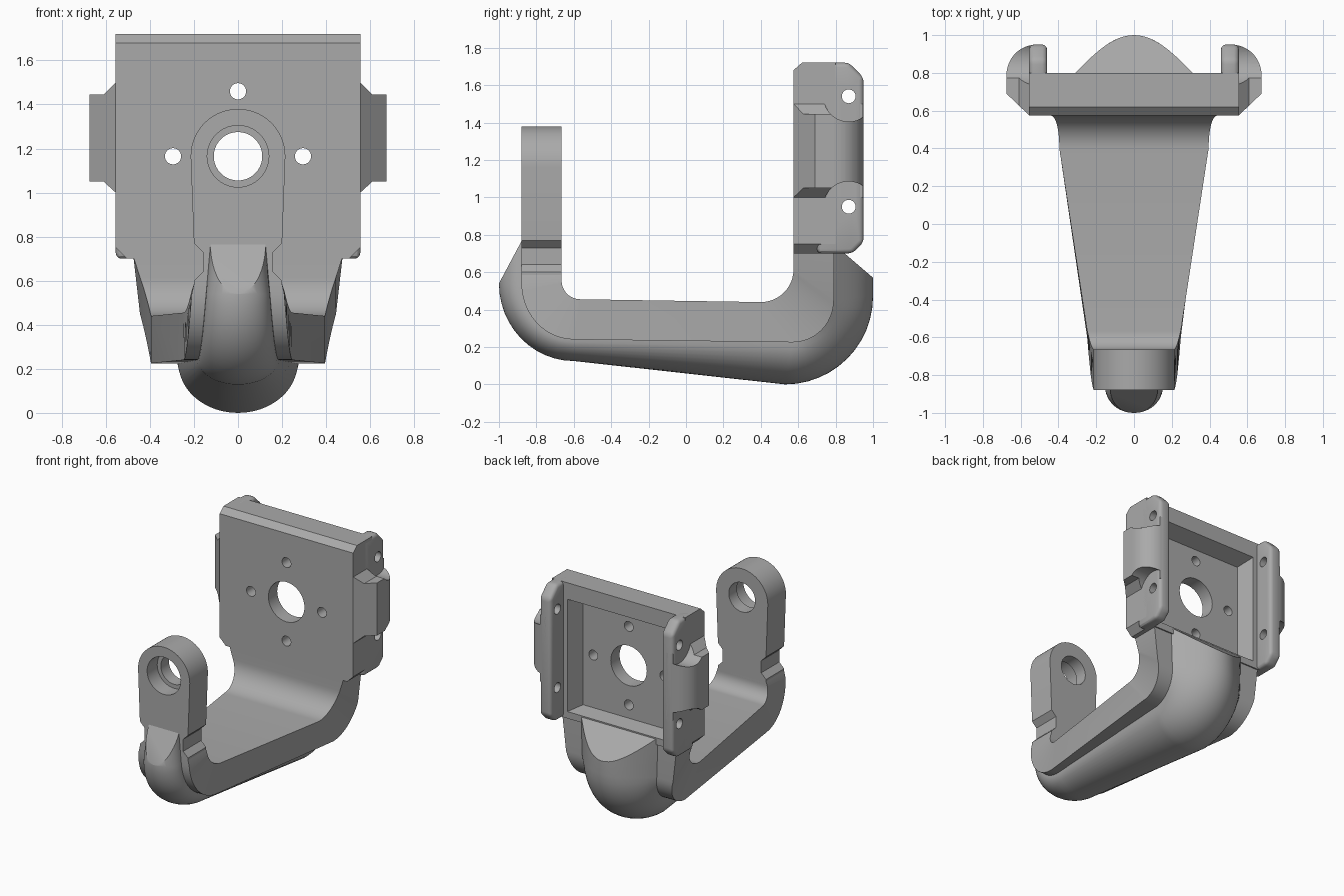
import bpy, bmesh
from math import sin, cos, pi

cube = bpy.data.objects.get("Cube")
if cube:
    bpy.data.objects.remove(cube)

grey = bpy.data.materials.new("mid_grey")
grey.use_nodes = True
grey.diffuse_color = (0.4, 0.4, 0.4, 1)
grey.node_tree.nodes["Principled BSDF"].inputs["Base Color"].default_value = (0.4, 0.4, 0.4, 1)


def loft(name, rings):
    """Closed solid skinned through rings of equal point count."""
    bm = bmesh.new()
    vs = [[bm.verts.new(p) for p in r] for r in rings]
    n = len(rings[0])
    for a, b in zip(vs, vs[1:]):
        for i in range(n):
            j = (i + 1) % n
            bm.faces.new((a[i], a[j], b[j], b[i]))
    bm.faces.new(vs[0])
    bm.faces.new(vs[-1])
    bmesh.ops.recalc_face_normals(bm, faces=bm.faces)
    mesh = bpy.data.meshes.new(name)
    bm.to_mesh(mesh)
    bm.free()
    mesh.materials.append(grey)
    ob = bpy.data.objects.new(name, mesh)
    bpy.context.collection.objects.link(ob)
    return ob


def prism(name, pts, axis, lo, hi):
    """Extrude a 2D outline along the axis; outline uses the other two axes."""
    def place(p, d):
        c = list(p)
        c.insert("xyz".index(axis), d)
        return c
    return loft(name, [[place(p, d) for p in pts] for d in (lo, hi)])


def arc(cx, cy, rx, ry, a0, a1, n=12):
    return [(cx + rx * cos(a0 + (a1 - a0) * i / n), cy + ry * sin(a0 + (a1 - a0) * i / n))
            for i in range(n + 1)]


def disc(cx, cy, r, n=40):
    return arc(cx, cy, r, r, 0, 2 * pi, n)[:-1]


def select(ob):
    bpy.ops.object.select_all(action='DESELECT')
    ob.select_set(True)
    bpy.context.view_layer.objects.active = ob


def boolean(ob, tool, op='DIFFERENCE'):
    mod = ob.modifiers.new(op, 'BOOLEAN')
    mod.operation, mod.object, mod.solver = op, tool, 'EXACT'
    select(ob)
    bpy.ops.object.modifier_apply(modifier=mod.name)
    bpy.data.objects.remove(tool)


def bevel(ob, width, segments):
    mod = ob.modifiers.new("Bevel", 'BEVEL')
    mod.width, mod.segments, mod.limit_method = width, segments, 'ANGLE'
    select(ob)
    bpy.ops.object.modifier_apply(modifier=mod.name)


HUB = 1.165          # height of the bore axis
parts = []

# Mounting plate with chamfered top edge
plate = prism("mounting_plate", [(0.575, 0.7), (0.575, 1.68), (0.62, 1.72), (0.8, 1.72), (0.8, 0.7)],
              'x', -0.555, 0.555)
outline = [(-0.555, 0.75), (-0.505, 0.7), (0.505, 0.7), (0.555, 0.75), (0.555, 1.8), (-0.555, 1.8)]
boolean(plate, prism("corner_trim", outline, 'y', 0.5, 0.9), 'INTERSECT')


# Rear pocket and bolt pattern
def rect(w, lo, hi, y):
    return [(-w, y, lo), (w, y, lo), (w, y, hi), (-w, y, hi)]


boolean(plate, loft("pocket", [rect(0.38, 0.77, 1.55, 0.68), rect(0.43, 0.75, 1.6, 0.81)]))
boolean(plate, prism("centre_bore", disc(0, HUB, 0.15), 'y', 0.5, 0.9))
for x, z in ((0.295, HUB), (-0.295, HUB), (0, HUB + 0.295), (0, HUB - 0.295)):
    boolean(plate, prism("bolt_hole", disc(x, z, 0.037, 24), 'y', 0.5, 0.9))
parts.append(plate)

# Side flanges and outer bosses
for side, s in (("left", 1), ("right", -1)):
    flange = prism(side + "_flange",
                   [(0.7, 0.7), (0.89, 0.7), (0.95, 0.76), (0.95, 1.64), (0.87, 1.72), (0.7, 1.72)],
                   'x', *sorted((s * 0.46, s * 0.555)))
    bevel(flange, 0.025, 3)

    plan = [(0.5, 0.575), (0.555, 0.575), (0.675, 0.69)]
    plan += arc(0.515, 0.79, 0.16, 0.16, 0, pi / 2) + [(0.5, 0.95)]
    boss = prism(side + "_boss", [(s * x, y) for x, y in plan], 'z', 0.9, 1.6)
    front = [(0.4, 1.0), (0.555, 1.0), (0.61, 1.05), (0.8, 1.05),
             (0.8, 1.445), (0.61, 1.445), (0.555, 1.5), (0.4, 1.5)]
    boolean(boss, prism("boss_trim", [(s * x, z) for x, z in front], 'y', 0.4, 1.2), 'INTERSECT')
    for z in (0.95, 1.54):
        span = sorted((s * 0.553, s * 0.8))
        boolean(boss, prism("screw_clearance", disc(0.87, z, 0.135), 'x', *span))
        hole = sorted((s * 0.4, s * 0.7))
        boolean(flange, prism("screw_hole", disc(0.87, z, 0.037, 24), 'x', *hole))
    parts += [flange, boss]

# Curved strap: paired inner and outer side profiles with a width
inner = [(-0.665, 0.585)] + arc(-0.565, 0.555, 0.1, 0.1, pi, 1.5 * pi)
inner += arc(0.4, 0.615, 0.175, 0.175, -pi / 2, 0) + [(0.575, 0.71)]
outer = [(-0.88, 0.585)] + arc(-0.6, 0.54, 0.28, 0.3, pi, 1.5 * pi)
outer += arc(0.57, 0.45, 0.22, 0.225, -pi / 2, 0) + [(0.79, 0.71)]
widths = [0.2] + [0.21 + 0.038 * i / 12 for i in range(13)]
widths += [0.395 + 0.05 * (i / 12) ** 2 for i in range(13)] + [0.475]
strap = loft("curved_strap", [[(-w, *i), (w, *i), (w, *o), (-w, *o)]
                              for i, o, w in zip(inner, outer, widths)])
parts.append(strap)

# Front upright with side notches, round top and stepped bore
half = [(0.2, 0.56), (0.2, 0.6), (0.16, 0.64), (0.16, 0.73), (0.2, 0.77)]
lug = half + arc(0, HUB, 0.215, 0.215, 0, pi, 28) + [(-x, z) for x, z in reversed(half)]
upright = prism("front_upright", lug, 'y', -0.88, -0.665)
boolean(upright, prism("lug_bore", disc(0, HUB, 0.11), 'y', -1, -0.5))
boolean(upright, prism("lug_counterbore", disc(0, HUB, 0.14), 'y', -1, -0.76))
parts.append(upright)

# Rounded rib along the outside of the strap, ends cut on a slant
base = [(-0.88, 0.765)] + outer[1:-1] + [(0.79, 0.75)]
crest = [(-1.0, 0.54)] + arc(-0.6, 0.54, 0.4, 0.415, pi, 1.5 * pi)
crest += arc(0.53, 0.47, 0.47, 0.47, -pi / 2, 0) + [(1.0, 0.57)]
rib_w = [0.125] + [0.145 + 0.04 * i / 12 for i in range(13)]
rib_w += [0.27 + 0.04 * i / 12 for i in range(13)] + [0.32]
rings = []
for k, (b, c, w) in enumerate(zip(base, crest, rib_w)):
    soft = max(0, (k - 14) / 13)       # round section turning to a bell section
    ring = []
    for i in range(25):
        t = i / 12 - 1
        x = w * ((1 - soft) * sin(t * pi / 2) + soft * t)
        h = cos(t * pi / 2)
        ring.append((x, b[0] + (c[0] - b[0]) * h, b[1] + (c[1] - b[1]) * h))
    rings.append(ring)
parts.append(loft("rounded_rib", rings))

for ob in parts:
    select(ob)
    bpy.ops.object.shade_smooth_by_angle(angle=0.5)
